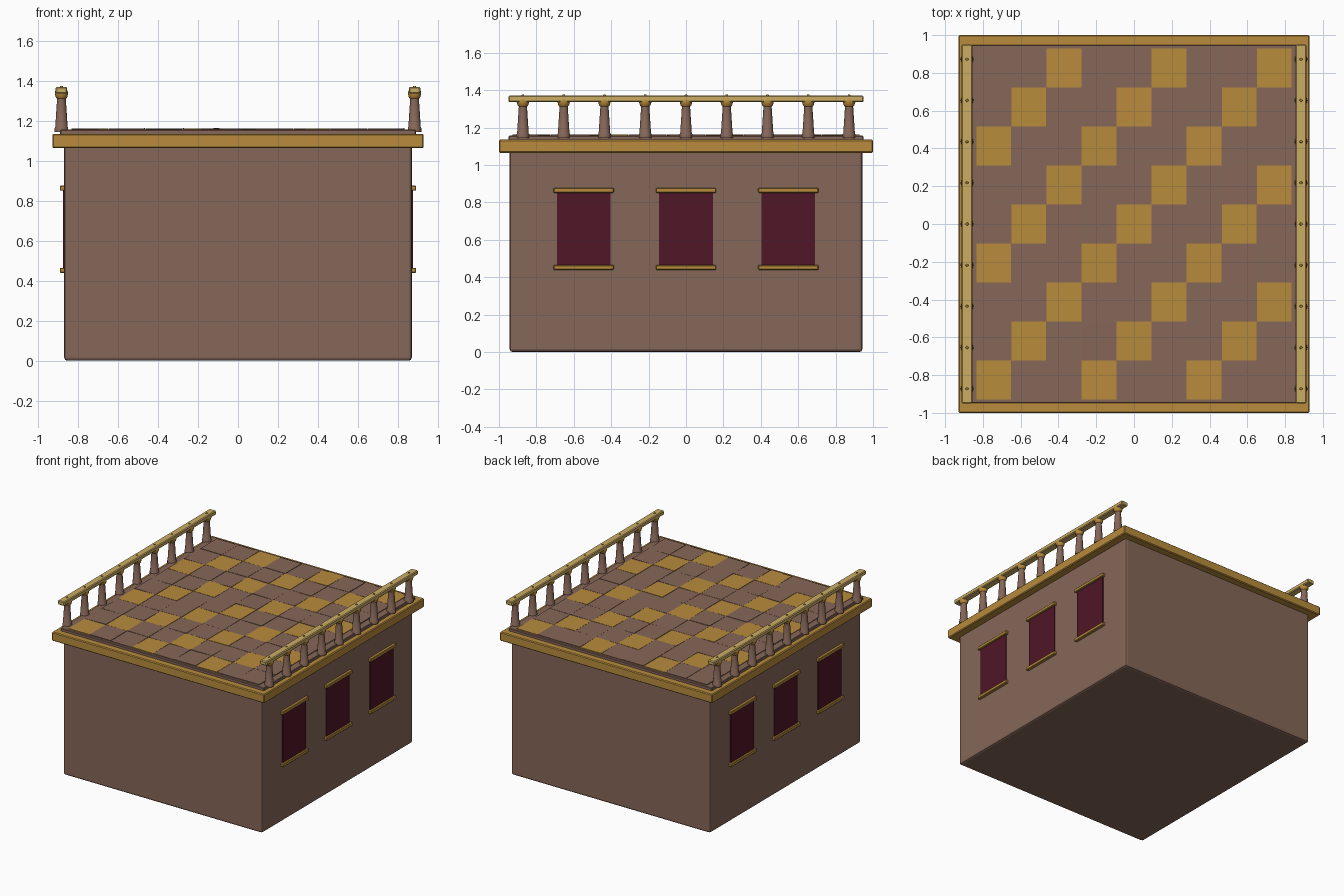
import bpy, bmesh, math, random
from mathutils import Matrix

if "Cube" in bpy.data.objects:
    bpy.data.objects.remove(bpy.data.objects["Cube"])

random.seed(4)


def material(name, rgb):
    m = bpy.data.materials.new(name)
    m.diffuse_color = (*rgb, 1)
    m.use_nodes = True
    m.node_tree.nodes["Principled BSDF"].inputs["Base Color"].default_value = m.diffuse_color
    return m


BROWN = material("brown", (0.24, 0.135, 0.098))
GOLD = material("gold", (0.48, 0.26, 0.045))
PALE = material("pale_gold", (0.6, 0.42, 0.13))
WINE = material("wine", (0.08, 0.008, 0.02))


def finish(name, bm, mat, bevel=0, segments=2):
    me = bpy.data.meshes.new(name)
    bmesh.ops.recalc_face_normals(bm, faces=bm.faces)
    bm.to_mesh(me)
    bm.free()
    ob = bpy.data.objects.new(name, me)
    bpy.context.collection.objects.link(ob)
    me.materials.append(mat)
    if bevel:
        mod = ob.modifiers.new("bevel", "BEVEL")
        mod.width = bevel
        mod.segments = segments
    return ob


def add_box(bm, x0, x1, y0, y1, z0, z1):
    m = Matrix.Translation(((x0 + x1) / 2, (y0 + y1) / 2, (z0 + z1) / 2))
    m = m @ Matrix.Diagonal((x1 - x0, y1 - y0, z1 - z0, 1))
    return bmesh.ops.create_cube(bm, size=1, matrix=m)["verts"]


def box(name, x0, x1, y0, y1, z0, z1, mat, bevel=0, segments=2):
    bm = bmesh.new()
    add_box(bm, x0, x1, y0, y1, z0, z1)
    return finish(name, bm, mat, bevel, segments)


def lathe(name, profile, x, y, mat, sides=12):
    bm = bmesh.new()
    rings = [[bm.verts.new((x + r * math.cos(2 * math.pi * k / sides),
                            y + r * math.sin(2 * math.pi * k / sides), z))
              for k in range(sides)] for r, z in profile]
    for a, b in zip(rings, rings[1:]):
        for k in range(sides):
            n = (k + 1) % sides
            bm.faces.new((a[k], a[n], b[n], b[k]))
    bm.faces.new(rings[0])
    bm.faces.new(rings[-1])
    ob = finish(name, bm, mat)
    bpy.context.view_layer.objects.active = ob
    ob.select_set(True)
    bpy.ops.object.shade_smooth_by_angle(angle=math.radians(40))
    ob.select_set(False)


# Main block, cornice and roof slab
box("walls", -0.87, 0.87, -0.943, 0.943, 0, 1.08, BROWN, 0.015)
box("cornice", -0.93, 0.93, -1, 1, 1.065, 1.135, GOLD, 0.006, 1)
box("roof_slab", -0.89, 0.89, -0.948, 0.948, 1.12, 1.157, BROWN, 0.004, 1)

# Slightly uneven roof tiles, every third diagonal gold
N, TX, TY = 9, 0.1855, 0.2065
tiles = {0: bmesh.new(), 1: bmesh.new()}
for i in range(N):
    for j in range(N):
        cx, cy = (i - 4) * TX, (j - 4) * TY
        gold = (i - j) % 3 == 0
        hx, hy = TX / 2 - 0.001, TY / 2 - 0.001
        vs = add_box(tiles[gold], cx - hx, cx + hx, cy - hy, cy + hy, 1.14, 1.162)
        for v in vs:
            if v.co.z > 1.15:
                v.co.z += random.uniform(-0.002, 0.002)
finish("brown_roof_tiles", tiles[0], BROWN)
finish("gold_roof_tiles", tiles[1], GOLD)

POST = [(0.034, 1.145), (0.034, 1.165), (0.031, 1.17), (0.022, 1.31), (0.022, 1.335)]
KNOB = [(0.02, 1.31), (0.028, 1.318), (0.033, 1.335), (0.033, 1.345),
        (0.026, 1.36), (0.008, 1.37), (0.006, 1.376)]

for s, side in ((-1, "left"), (1, "right")):
    # Balustrade
    a, b = sorted((s * 0.855, s * 0.913))
    box(side + "_handrail", a, b, -0.95, 0.95, 1.337, 1.371, PALE, 0.006, 1)
    for k in range(9):
        y = (k - 4) * 0.218
        lathe(side + "_baluster", POST, s * 0.884, y, BROWN)
        lathe(side + "_baluster_knob", KNOB, s * 0.884, y, GOLD)
    # Windows with sills and lintels
    for y in (-0.547, 0, 0.547):
        a, b = sorted((s * 0.85, s * 0.877))
        box(side + "_window", a, b, y - 0.144, y + 0.144, 0.45, 0.86, WINE)
        a, b = sorted((s * 0.85, s * 0.892))
        for z, part in ((0.452, "_sill"), (0.864, "_lintel")):
            box(side + part, a, b, y - 0.161, y + 0.161, z - 0.013, z + 0.013, GOLD, 0.004, 1)
